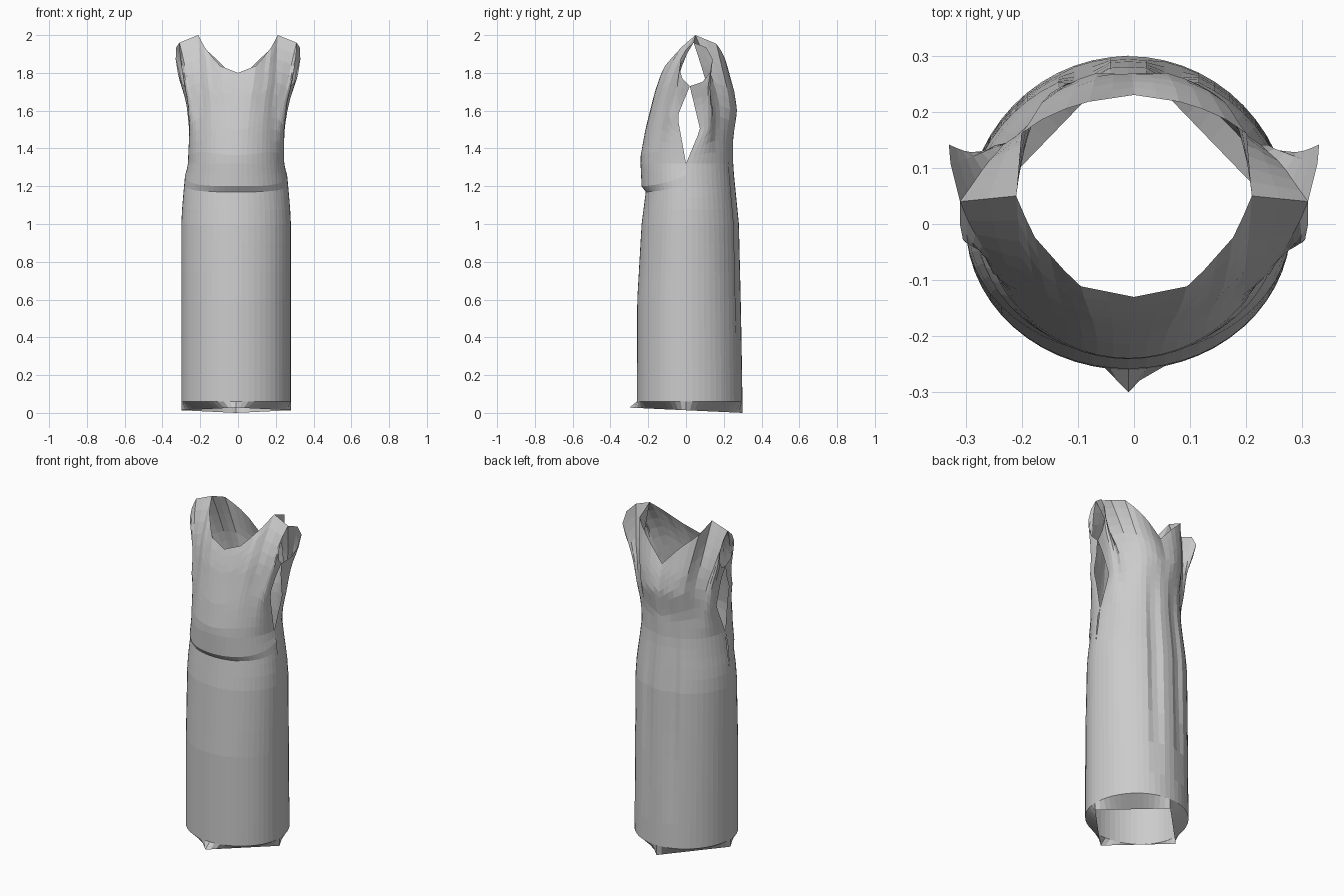
import bpy, bmesh, math
from mathutils import Vector

cube = bpy.data.objects.get("Cube")
if cube:
    bpy.data.objects.remove(cube, do_unlink=True)

mat = bpy.data.materials.new("grey cloth")
mat.use_nodes = True
colour = (0.6, 0.6, 0.6, 1)
mat.diffuse_color = colour
mat.node_tree.nodes["Principled BSDF"].inputs["Base Color"].default_value = colour

# Profiles against height: half width, front depth, back depth, side opening edges
WIDTH = [(0, .29), (1, .29), (1.1, .285), (1.2, .27), (1.32, .255), (1.5, .25), (1.65, .26), (1.75, .28), (2, .3)]
FRONT = [(0, .26), (.6, .258), (1, .235), (1.17, .213), (1.2, .235), (1.35, .242), (1.5, .215),
         (1.7, .165), (1.8, .13), (1.9, .08), (2, 0)]
BACK = [(0, .3), (.5, .292), (1, .28), (1.3, .25), (1.45, .25), (1.6, .275), (1.7, .26), (1.8, .23), (2, .17)]
SLIT_FRONT = [(1.32, 0), (1.57, -.045), (1.73, .02)]
SLIT_BACK = [(1.32, 0), (1.5, .075), (1.73, .02)]

# Top edge of each panel: neckline, shoulder seam, armhole
SHOULDER = [(.21, .05, 2), (.31, .04, 1.96)]
ARM_BOTTOM = (.28, .02, 1.73)
FRONT_NECK = [(0, -.13, 1.8), (.1, -.11, 1.84), (.18, -.02, 1.94), SHOULDER[0]]
BACK_NECK = [(0, .23, 1.75), (.1, .215, 1.86), (.2, .17, 1.95), SHOULDER[0]]
FRONT_ARM = [SHOULDER[1], (.31, -.015, 1.91), (.3, -.04, 1.84), (.29, -.02, 1.77), ARM_BOTTOM]
BACK_ARM = [SHOULDER[1], (.33, .12, 1.93), (.33, .15, 1.85), (.31, .11, 1.76), ARM_BOTTOM]

COLS = 14
SKIRT = [.06, .2, .4, .6, .75, .9, 1, 1.08, 1.14, 1.17, 1.2, 1.26, 1.32]
BODICE_ROWS = 11


def lookup(table, z):
    if z <= table[0][0]:
        return table[0][1]
    for (a, p), (b, q) in zip(table, table[1:]):
        if z <= b:
            return p + (q - p) * (z - a) / (b - a)
    return table[-1][1]


def resample(points, n):
    pts = [Vector(p) for p in points]
    lens = [0]
    for a, b in zip(pts, pts[1:]):
        lens.append(lens[-1] + (b - a).length)
    out = []
    for k in range(n + 1):
        out.append(Vector([lookup([(l, p[c]) for l, p in zip(lens, pts)], lens[-1] * k / n) for c in range(3)]))
    return out


def body(col, z, front):
    """Point on the rounded body; column 0 is the centre line."""
    a = math.pi / 2 * col / COLS
    depth = -lookup(FRONT, z) if front else lookup(BACK, z)
    x, y = lookup(WIDTH, z) * math.sin(a), depth * math.cos(a)
    if not front and col in (2, 3) and .2 < z < 1.6:      # crease beside the back pleat
        y -= .014 * math.sin(math.pi * (z - .2) / 1.4)
    return Vector((x, y, z))


def panel(front):
    top = resample(FRONT_NECK if front else BACK_NECK, 7)
    top += resample(SHOULDER, 2)[1:]
    top += resample(FRONT_ARM if front else BACK_ARM, 5)[1:]
    slit = SLIT_FRONT if front else SLIT_BACK
    rows = []
    # Hem folded to a four-cornered opening
    hem_y, hem_z = (-.3, .028) if front else (.3, 0)
    rows.append([Vector((.29 * t, hem_y * (1 - t), hem_z + (.014 - hem_z) * t))
                 for t in (i / COLS for i in range(COLS + 1))])
    # Skirt and waist, the front waist seam rising to the sides
    for z in SKIRT:
        row = []
        for i in range(COLS + 1):
            p = body(i, z, front)
            if front and 1.1 < z < 1.3:
                p.z += .06 * (i / COLS) ** 3 * (1 - abs(z - 1.2) / .1)
            row.append(p)
        rows.append(row)
    # Bodice, eased into the neckline and armholes
    for k in range(1, BODICE_ROWS + 1):
        s = k / BODICE_ROWS
        row = []
        for i in range(COLS + 1):
            edge = top[i]
            z = SKIRT[-1] + (edge.z - SKIRT[-1]) * s
            p = body(i, z, front) + (edge - body(i, edge.z, front)) * s ** 2
            if k < BODICE_ROWS:
                w = max(0, 1 - (COLS - i) / 6)
                target = lookup(slit, z)
                p.y += (target - (p.y if i == COLS else .02 * s ** 2)) * w
            row.append(p)
        rows.append(row)
    return rows


# Dress shell: front and back panels, each mirrored, then sewn together
bm = bmesh.new()
for front in (True, False):
    rows = panel(front)
    for side in (1, -1):
        grid = []
        for row in rows:
            line = []
            for p in row:
                fade = min(1, max(0, (1.75 - p.z) / .4))
                line.append(bm.verts.new((side * p.x - .01 * fade, p.y, p.z)))
            grid.append(line)
        for r in range(len(grid) - 1):
            for i in range(COLS):
                quad = [grid[r][i], grid[r][i + 1], grid[r + 1][i + 1], grid[r + 1][i]]
                if (side == 1) != front:
                    quad.reverse()
                bm.faces.new(quad)
bmesh.ops.remove_doubles(bm, verts=bm.verts, dist=.0005)
bmesh.ops.recalc_face_normals(bm, faces=bm.faces)
# Outward check on a front skirt face
probe = min(bm.faces, key=lambda f: (f.calc_center_median() - Vector((0, -.26, .5))).length)
if probe.normal.y > 0:
    bmesh.ops.reverse_faces(bm, faces=bm.faces)
mesh = bpy.data.meshes.new("dress")
bm.to_mesh(mesh)
bm.free()
mesh.materials.append(mat)
dress = bpy.data.objects.new("dress", mesh)
bpy.context.collection.objects.link(dress)
